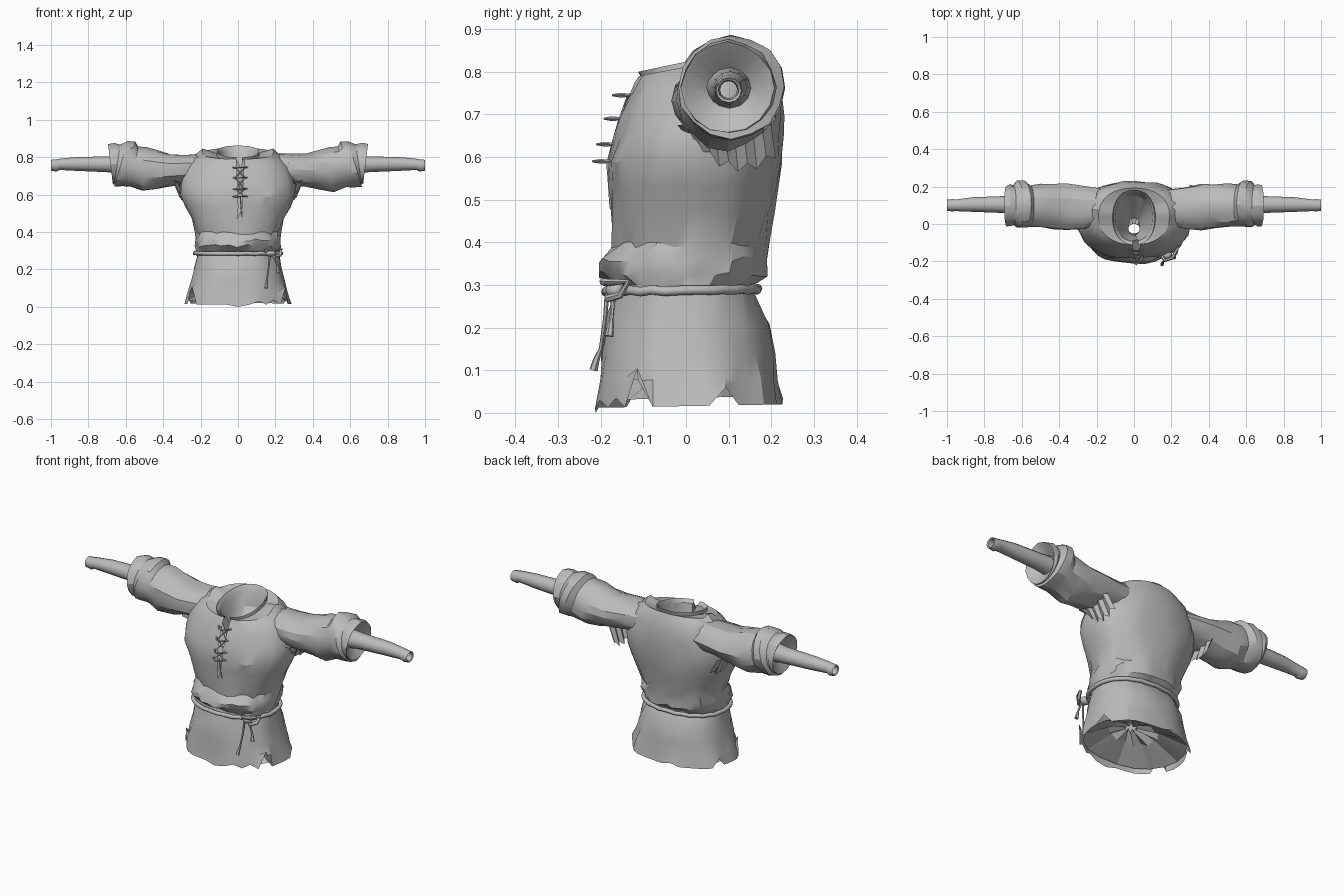
import bpy, bmesh, math, random
from mathutils import Vector

random.seed(4)
if "Cube" in bpy.data.objects:
    bpy.data.objects.remove(bpy.data.objects["Cube"], do_unlink=True)

cloth = bpy.data.materials.new("grey_cloth")
cloth.use_nodes = True
GREY = (0.5, 0.5, 0.5, 1)
cloth.diffuse_color = GREY
cloth.node_tree.nodes["Principled BSDF"].inputs["Base Color"].default_value = GREY


def finish(bm, name, angle=32):
    mesh = bpy.data.meshes.new(name)
    bm.to_mesh(mesh)
    bm.free()
    obj = bpy.data.objects.new(name, mesh)
    bpy.context.collection.objects.link(obj)
    mesh.materials.append(cloth)
    bpy.ops.object.select_all(action='DESELECT')
    obj.select_set(True)
    bpy.context.view_layer.objects.active = obj
    bpy.ops.object.shade_smooth_by_angle(angle=math.radians(angle))
    return obj


def loft(bm, rings):
    """Skin a list of closed rings and return their vertices."""
    rows = [[bm.verts.new(p) for p in ring] for ring in rings]
    for a, b in zip(rows, rows[1:]):
        for i in range(len(a)):
            j = (i + 1) % len(a)
            bm.faces.new((a[i], a[j], b[j], b[i]))
    return rows


def body_ring(zf, zb, hx, yf, yb, n=36):
    """Slightly boxy oval; height runs from zf in front to zb behind."""
    ring = []
    for i in range(n):
        a = 2 * math.pi * i / n
        c, s = math.cos(a), math.sin(a)
        c = math.copysign(abs(c) ** 0.88, c)
        s = math.copysign(abs(s) ** 0.88, s)
        t = (s + 1) / 2
        ring.append(Vector((hx * c, yf + (yb - yf) * t, zf + (zb - zf) * t)))
    return ring


def cord(name, points, radius, sides=6, closed=False, taper=None):
    """Round cord through a few points, baked to a mesh."""
    curve = bpy.data.curves.new(name, 'CURVE')
    curve.dimensions = '3D'
    curve.bevel_depth = radius
    curve.bevel_resolution = max(0, sides // 2 - 2)
    curve.use_fill_caps = not closed
    spline = curve.splines.new('POLY')
    spline.points.add(len(points) - 1)
    spline.use_cyclic_u = closed
    for i, p in enumerate(points):
        spline.points[i].co = (*p, 1)
        spline.points[i].radius = taper[i] if taper else 1
    temp = bpy.data.objects.new(name + "_path", curve)
    bpy.context.collection.objects.link(temp)
    bpy.context.view_layer.update()
    mesh = bpy.data.meshes.new_from_object(temp.evaluated_get(bpy.context.evaluated_depsgraph_get()))
    bpy.data.objects.remove(temp, do_unlink=True)
    bm = bmesh.new()
    bm.from_mesh(mesh)
    bpy.data.meshes.remove(mesh)
    return finish(bm, name, 50)


# Tunic body: hem, waist, chest, shoulders, collar and the funnel inside the neck
profile = [
    (.012, .02, .284, -.212, .226), (.08, .08, .268, -.205, .215),
    (.14, .14, .25, -.2, .205), (.21, .21, .235, -.19, .195),
    (.27, .27, .222, -.172, .165), (.295, .295, .218, -.165, .15),
    (.325, .325, .226, -.204, .185), (.36, .36, .23, -.198, .19),
    (.395, .395, .222, -.172, .19), (.47, .47, .25, -.175, .205),
    (.53, .53, .28, -.178, .215), (.59, .59, .303, -.185, .225),
    (.65, .65, .308, -.168, .228), (.7, .7, .293, -.152, .228),
    (.745, .765, .27, -.133, .222), (.775, .82, .238, -.117, .207),
    (.79, .85, .19, -.11, .192), (.785, .84, .115, -.105, .175),
    (.8, .862, .112, -.112, .182), (.785, .835, .098, -.092, .165),
    (.72, .75, .085, -.08, .15), (.62, .62, .03, -.06, .03),
]
bm = bmesh.new()
rows = loft(bm, [body_ring(*p) for p in profile])

# Wavy flare, torn notches and a front point in the hem
for row, depth in ((rows[0], .02), (rows[1], .012)):
    for i, v in enumerate(row):
        wave = 1 + depth * math.sin(math.radians(10 * i) * 8)
        v.co.x *= wave
        v.co.y *= wave
for i, height in {33: .105, 21: .11, 2: .06, 16: .06, 29: .03, 10: .035, 31: .035, 27: 0}.items():
    rows[0][i].co.z = height
# Square shoulder corners beside the collar
for i in (0, 1, 17, 18):
    rows[16][i].co.z += .02
# Wrinkles in the cloth, kept clear of collar and hem
for r in range(1, 16):
    for v in rows[r]:
        amount = .009 if r in (6, 7, 8) else .005
        v.co += Vector([random.uniform(-amount, amount) for _ in range(3)])

# Lacing slit: split the centre seam and pull it apart towards the top
front = 27
seam = [bm.edges.get((rows[r][front], rows[r + 1][front])) for r in range(9, 20)]
bmesh.ops.split_edges(bm, edges=seam)
for v in bm.verts:
    if abs(v.co.x) < .008 and v.co.y < -.07 and v.co.z > .5:
        side = sum(f.calc_center_median().x for f in v.link_faces)
        v.co.x = .012 + math.copysign(.008 + (v.co.z - .48) * .04, side)
finish(bm, "tunic_body", 28)

# Gathered lining under the skirt, closing to a small hole
bm = bmesh.new()
lining = loft(bm, [body_ring(.03, .04, .27, -.2, .214, 18),
                   body_ring(.1, .1, .13, -.1, .09, 18),
                   body_ring(.14, .14, .03, -.05, .0, 18)])
for k, v in enumerate(lining[1] + lining[2]):
    v.co.z += .01 if k % 2 else -.01
finish(bm, "skirt_lining", 10)


def arm_ring(x, cy, cz, ry, rz, lean, side, wobble=0, n=16):
    ring = []
    for i in range(n):
        a = 2 * math.pi * i / n
        k = 1 + random.uniform(-wobble, wobble)
        dz = rz * k * math.sin(a)
        ring.append((side * (x - lean * dz), cy + ry * k * math.cos(a), cz + dz))
    return ring


# Sleeves with rolled slanting cuffs, undersleeves, and gathered cloth at the armpits
sleeve = [
    (.18, .09, .74, .095, .08, 0), (.27, .085, .737, .115, .08, 0),
    (.36, .088, .732, .122, .085, 0), (.43, .092, .732, .118, .104, 0),
    (.5, .098, .735, .118, .118, .1), (.555, .1, .75, .112, .108, .2),
    (.585, .107, .762, .124, .12, .3), (.625, .105, .765, .125, .12, .3),
    (.645, .1, .765, .107, .102, .15), (.662, .1, .765, .111, .11, 0),
    (.682, .097, .762, .108, .106, -.12), (.678, .097, .762, .1, .1, -.12),
    (.64, .1, .763, .05, .046, 0),
]
undersleeve = [
    (.58, .1, .762, .056, .054, 0), (.7, .104, .762, .045, .042, 0),
    (.86, .104, .764, .039, .037, 0), (.955, .1, .762, .031, .03, 0),
    (.97, .1, .756, .033, .033, 0), (1, .1, .757, .03, .029, 0),
    (.995, .1, .757, .024, .023, 0), (.94, .1, .758, .02, .02, 0),
]
for side, label in ((1, "left"), (-1, "right")):
    bm = bmesh.new()
    loft(bm, [arm_ring(*p, side, .06 if p[0] < .58 else .03) for p in sleeve])
    bmesh.ops.recalc_face_normals(bm, faces=bm.faces)
    finish(bm, label + "_sleeve", 26)
    bm = bmesh.new()
    loft(bm, [arm_ring(*p, side, n=12) for p in undersleeve])
    bmesh.ops.recalc_face_normals(bm, faces=bm.faces)
    finish(bm, label + "_undersleeve")
    bm = bmesh.new()
    gathers = []
    for k in range(11):
        fold, y = k % 2, -.02 + k * .022
        top = bm.verts.new((side * (.335 + .015 * fold), y, .675))
        low = bm.verts.new((side * (.295 + .018 * fold), y + .01,
                            .565 + .02 * fold + 5 * (y - .12) ** 2))
        gathers.append((top, low))
    for (a, b), (c, d) in zip(gathers, gathers[1:]):
        bm.faces.new((a, b, d, c))
    finish(bm, label + "_armpit_gathers", 10)

# Rope belt, knot and hanging ends
belt = [p + Vector((0, 0, .002 * math.sin(3 * i)))
        for i, p in enumerate(body_ring(.285, .29, .231, -.188, .168))]
cord("rope_belt", belt, .011, 8, True)
knot = Vector((.175, -.165, .288))
bm = bmesh.new()
bmesh.ops.create_icosphere(bm, subdivisions=2, radius=.024)
for v in bm.verts:
    v.co = knot + Vector((v.co.x * 1.2, v.co.y, v.co.z * .9))
finish(bm, "belt_knot")
cord("knot_loop", [knot + Vector(d) for d in
     ((-.03, 0, .01), (-.01, -.03, .02), (.03, -.018, .018), (.055, .03, .02), (.05, .01, -.012), (.02, -.02, -.02))], .009)
ends = {
    "long_belt_end": [(.17, -.185, .28), (.165, -.19, .22), (.155, -.2, .15), (.152, -.21, .125), (.15, -.217, .1)],
    "short_belt_end": [(.185, -.175, .28), (.2, -.172, .25), (.21, -.175, .22), (.213, -.177, .205), (.216, -.18, .18)],
}
for name, path in ends.items():
    cord(name, path, .006, taper=(1, .8, .8, 1.3, 1.7))

# Criss-cross lacing over the slit
heights = (.59, .63, .69, .745)
depths = (-.182, -.172, -.155, -.135)
for k, (z, y) in enumerate(zip(heights, depths)):
    cord("lace_loop_%d" % k, [(-.028, y + .005, z), (-.01, y - .018, z - .002), (.012, y - .036, z),
                              (.033, y - .018, z + .002), (.05, y + .005, z)], .004,
         taper=(1, 1, .7, 1, 1))
    if k < 3:
        for a, b in ((-.016, .038), (.038, -.016)):
            cord("lace_cross_%d" % k, [(a, y, z), (b, depths[k + 1], heights[k + 1])], .0035)
cord("lace_tail", [(.012, -.184, .59), (.016, -.18, .54), (.022, -.176, .48)], .0035)
